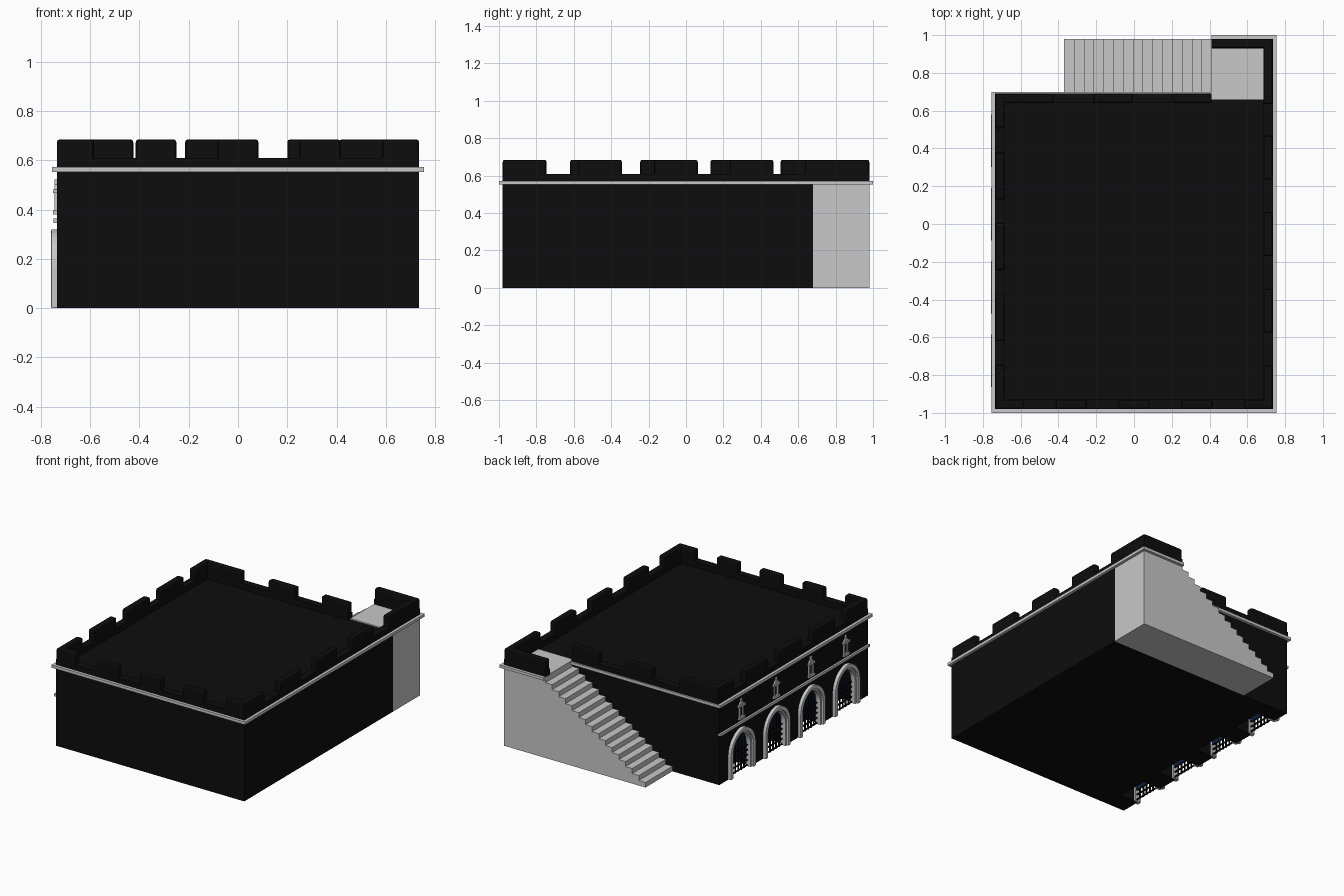
import bpy, bmesh, math
from mathutils import Vector

cube = bpy.data.objects.get("Cube")
if cube:
    bpy.data.objects.remove(cube, do_unlink=True)


def material(name, rgb):
    m = bpy.data.materials.new(name)
    m.use_nodes = True
    m.diffuse_color = (*rgb, 1)
    bsdf = next(n for n in m.node_tree.nodes if n.type == 'BSDF_PRINCIPLED')
    bsdf.inputs["Base Color"].default_value = (*rgb, 1)
    bsdf.inputs["Roughness"].default_value = 0.8
    return m


BLACK = material("black stone", (0.004, 0.004, 0.004))
GREY = material("pale grey stone", (0.58, 0.58, 0.58))
BLUE = material("dark blue glass", (0.004, 0.016, 0.05))


def finish(name, bm, mat, bevel=0):
    bmesh.ops.recalc_face_normals(bm, faces=bm.faces)
    mesh = bpy.data.meshes.new(name)
    bm.to_mesh(mesh)
    bm.free()
    mesh.materials.append(mat)
    ob = bpy.data.objects.new(name, mesh)
    bpy.context.collection.objects.link(ob)
    if bevel:
        mod = ob.modifiers.new("Bevel", 'BEVEL')
        mod.width, mod.segments = bevel, 2
    return ob


def add_box(bm, x0, x1, y0, y1, z0, z1):
    verts = bmesh.ops.create_cube(bm, size=1)["verts"]
    for v in verts:
        v.co = Vector((x1 if v.co.x > 0 else x0, y1 if v.co.y > 0 else y0,
                       z1 if v.co.z > 0 else z0))


def boxes(name, mat, items, bevel=0):
    bm = bmesh.new()
    for b in items:
        add_box(bm, *b)
    return finish(name, bm, mat, bevel)


def prism(name, mat, points, offset, bevel=0):
    """Extrude one flat outline by an offset."""
    bm = bmesh.new()
    face = bm.faces.new([bm.verts.new(p) for p in points])
    geo = bmesh.ops.extrude_face_region(bm, geom=[face])["geom"]
    bmesh.ops.translate(bm, vec=offset,
                        verts=[g for g in geo if isinstance(g, bmesh.types.BMVert)])
    return finish(name, bm, mat, bevel)


# Main dimensions
X, FRONT, BACK, FAR = 0.735, -0.98, 0.68, 0.98
ROOF, LOW, TOP, WALL = 0.57, 0.61, 0.685, 0.05
STEP_X, SPRING = 0.41, 0.165
ARCHES = [0.44 - 0.388 * i for i in range(4)]


def arch(w, rise, z0=0.0, steps=8):
    """Slightly pointed arch outline as (y, z) pairs."""
    r = (w * w + rise * rise) / (2 * w)
    end = math.atan2(rise, r - w)
    right = [(w - r + r * math.cos(end * i / steps), SPRING + r * math.sin(end * i / steps))
             for i in range(steps + 1)]
    left = [(-y, z) for y, z in reversed(right[:-1])]
    return [(w, z0)] + right + left + [(-w, z0)]


def arch_ring(name, mat, cy, outer, inner, x0, x1, bevel=0):
    pts = arch(*outer) + arch(*inner)[::-1]
    return prism(name, mat, [(x0, cy + y, z) for y, z in pts], (x1 - x0, 0, 0), bevel)


# Main block with four recesses open at the floor
body = boxes("main_block", BLACK, [(-X, X, FRONT, BACK, 0, ROOF)])
for cy in ARCHES:
    cutter = prism("recess_cutter", BLACK,
                   [(-X - 0.1, cy + y, z) for y, z in arch(0.115, 0.13, -0.05)], (0.24, 0, 0))
    cutter.hide_render = True
    mod = body.modifiers.new("Recess", 'BOOLEAN')
    mod.operation, mod.solver, mod.object = 'DIFFERENCE', 'EXACT', cutter
    bpy.context.view_layer.objects.active = body
    bpy.ops.object.modifier_apply(modifier=mod.name)
    bpy.data.objects.remove(cutter, do_unlink=True)

# Solid staircase and landing against the back
STEPS, START, LANDING = 15, -0.37, 0.566
run, rise = (STEP_X - START) / STEPS, LANDING / (STEPS + 1)
outline = [(X, 0), (START, 0)]
for i in range(STEPS):
    outline += [(START + i * run, (i + 1) * rise), (START + (i + 1) * run, (i + 1) * rise)]
outline += [(STEP_X, LANDING), (X, LANDING)]
prism("staircase", GREY, [(x, BACK, z) for x, z in outline], (0, FAR - BACK, 0))

# Ledge around the top of the walls
O, Z0, Z1 = 0.02, 0.552, 0.572
boxes("top_ledge", GREY, [
    (-X - O, X + O, FRONT - O, FRONT + O, Z0, Z1),
    (-X - O, -X + O, FRONT, BACK + O, Z0, Z1),
    (X - O, X + O, FRONT, FAR + O, Z0, Z1),
    (-X - O, X - WALL, BACK - O, BACK + O, Z0, Z1),
    (STEP_X, X, FAR - O, FAR + O, Z0, Z1)])
boxes("landing_floor", GREY, [(STEP_X, X - WALL, 0.665, FAR - WALL, Z0, Z1 + 0.003)])

# Low parapet wall
boxes("parapet_wall", BLACK, [
    (-X, X, FRONT, FRONT + WALL, ROOF, LOW),
    (-X, -X + WALL, FRONT, BACK + 0.01, ROOF, LOW),
    (X - WALL, X, FRONT, FAR, ROOF, LOW),
    (-X, STEP_X, BACK - 0.04, BACK + 0.01, ROOF, LOW),
    (STEP_X, X, FAR - WALL, FAR, ROOF, LOW)])

# Battlements: spans along each side
front = [(-X, -0.585), (-0.415, -0.25), (-0.083, 0.083), (0.25, 0.415), (0.585, X)]
back = [(-X, -0.425), (-0.215, -0.005), (0.2, STEP_X)]
arch_side = [(FRONT, -0.745)] + [(-0.62 + 0.375 * i, -0.37 + 0.375 * i) for i in range(3)]
arch_side.append((0.505, BACK + 0.01))
plain_side = [(FRONT + 0.405 * i, -0.747 + 0.405 * i) for i in range(4)] + [(0.635, FAR)]
B = LOW - 0.015
blocks = [(a, b, FRONT, FRONT + WALL, B, TOP) for a, b in front]
blocks += [(a, b, BACK - 0.04, BACK + 0.01, B, TOP) for a, b in back]
blocks += [(-X, -X + WALL, a, b, B, TOP) for a, b in arch_side]
blocks += [(X - WALL, X, a, b, B, TOP) for a, b in plain_side]
blocks.append((STEP_X, X, FAR - WALL, FAR, B, TOP))
boxes("battlements", BLACK, blocks, 0.012)

# Thin ledge above the arches
boxes("arch_ledge", GREY, [(-X - 0.013, -X + 0.01, FRONT, BACK, 0.345, 0.363)])

for n, cy in enumerate(ARCHES, 1):
    # Stone surround in two stepped rings
    arch_ring(f"arch_surround_{n}", GREY, cy, (0.14, 0.155), (0.112, 0.127),
              -X - 0.023, -X + 0.01, 0.005)
    arch_ring(f"arch_inner_ring_{n}", GREY, cy, (0.118, 0.133), (0.1, 0.115),
              -X - 0.008, -X + 0.03)

    # Window glass, open in its lowest part
    glass = arch(0.105, 0.12, 0.075)
    prism(f"arch_glass_{n}", BLUE, [(-X + 0.026, cy + y, z) for y, z in glass], (0.004, 0, 0))

    # Lattice bars, uprights shortened towards the sides
    bars = [(-X + 0.015, -X + 0.024, cy + y - 0.004, cy + y + 0.004, 0,
             SPRING + 0.115 - abs(y) * 0.8) for y in (-0.066, -0.033, 0, 0.033, 0.066)]
    bars += [(-X + 0.015, -X + 0.024, cy - 0.105, cy + 0.105, z, z + 0.008)
             for z in (0.004, 0.04, 0.076, 0.112, 0.148)]
    boxes(f"arch_lattice_{n}", BLACK, bars)

    # Small framed niche above the arch
    boxes(f"niche_frame_{n}", GREY, [
        (-X - 0.016, -X, cy - 0.032, cy + 0.032, 0.38, 0.397),
        (-X - 0.01, -X, cy - 0.024, cy - 0.012, 0.397, 0.47),
        (-X - 0.01, -X, cy + 0.012, cy + 0.024, 0.397, 0.47),
        (-X - 0.016, -X, cy - 0.034, cy + 0.034, 0.467, 0.482)])
    prism(f"niche_cap_{n}", GREY, [(-X, cy - 0.026, 0.482), (-X, cy + 0.026, 0.482),
                                   (-X, cy + 0.008, 0.502), (-X, cy + 0.008, 0.522),
                                   (-X, cy - 0.008, 0.522), (-X, cy - 0.008, 0.502)],
          (-0.01, 0, 0))
